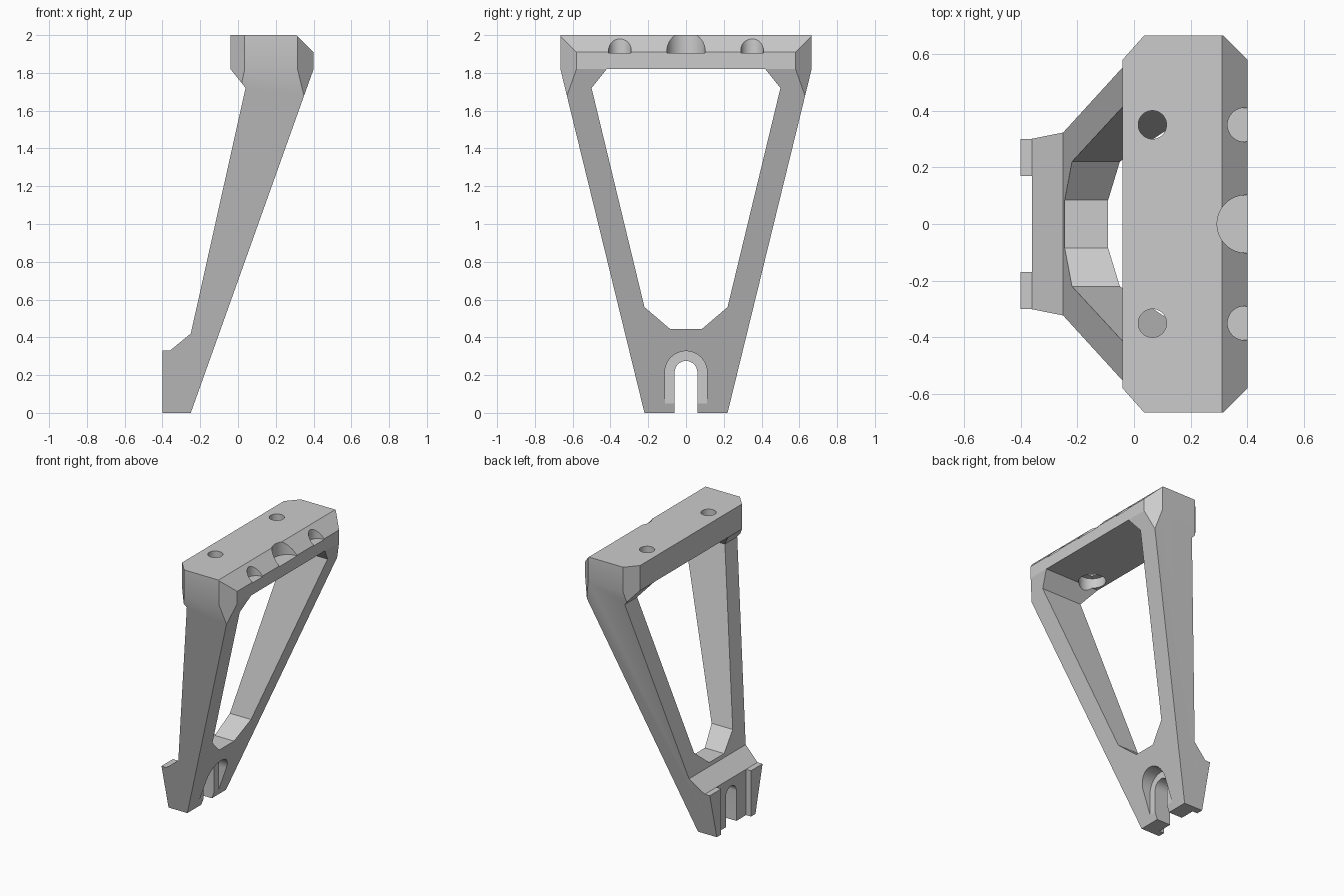
import bpy
import bmesh
import math
from mathutils import Vector

if "Cube" in bpy.data.objects:
    bpy.data.objects.remove(bpy.data.objects["Cube"], do_unlink=True)

grey = bpy.data.materials.new("plain_grey")
grey.use_nodes = True
colour = (0.6, 0.6, 0.6, 1)
grey.diffuse_color = colour
grey.node_tree.nodes["Principled BSDF"].inputs["Base Color"].default_value = colour


def prism(name, outline, axis, lo, hi):
    """Extrude a 2D outline along an axis; the outline uses the other two axes in order."""
    bm = bmesh.new()
    base = []
    for a, b in outline:
        co = [a, b]
        co.insert(axis, lo)
        base.append(bm.verts.new(co))
    face = bm.faces.new(base)
    new = bmesh.ops.extrude_face_region(bm, geom=[face])["geom"]
    shift = Vector((0, 0, 0))
    shift[axis] = hi - lo
    bmesh.ops.translate(bm, vec=shift, verts=[v for v in new if isinstance(v, bmesh.types.BMVert)])
    bmesh.ops.recalc_face_normals(bm, faces=bm.faces)
    mesh = bpy.data.meshes.new(name)
    bm.to_mesh(mesh)
    bm.free()
    mesh.materials.append(grey)
    obj = bpy.data.objects.new(name, mesh)
    bpy.context.collection.objects.link(obj)
    return obj


def mirrored(half):
    """Complete a symmetric outline from its positive half (first coordinate is mirrored)."""
    return half + [(-a, b) for a, b in reversed(half)]


def circle(cx, cy, r, n=40):
    return [(cx + r * math.cos(2 * math.pi * i / n), cy + r * math.sin(2 * math.pi * i / n))
            for i in range(n)]


def arch(r, centre, bottom, n=24):
    """Slot outline with a round top."""
    top = [(r * math.cos(math.pi * i / n), centre + r * math.sin(math.pi * i / n))
           for i in range(n + 1)]
    return [(r, bottom)] + top + [(-r, bottom)]


def combine(obj, other, operation):
    other.hide_render = True
    mod = obj.modifiers.new(operation.lower(), "BOOLEAN")
    mod.operation = operation
    mod.solver = "EXACT"
    mod.object = other
    bpy.context.view_layer.objects.active = obj
    bpy.ops.object.modifier_apply(modifier=mod.name)
    bpy.data.objects.remove(other, do_unlink=True)


# Leaning side profile, then trimmed by the tapering outline and the corner chamfers
bracket = prism("bracket", [(-0.4, 0), (-0.25, 0), (0.4, 1.82), (0.4, 1.91), (0.31, 2),
                            (-0.04, 2), (-0.04, 1.82), (0.04, 1.72), (-0.25, 0.42),
                            (-0.36, 0.33), (-0.4, 0.33)], 1, -0.8, 0.8)
taper = mirrored([(0.22, -0.1), (0.22, 0), (0.665, 1.82), (0.665, 2.1)])
combine(bracket, prism("taper", taper, 0, -0.6, 0.6), "INTERSECT")
plan = [(-0.5, 0.58), (-0.04, 0.58), (0.04, 0.67), (0.31, 0.67), (0.4, 0.58), (0.5, 0.48)]
plan += [(x, -y) for x, y in reversed(plan)]
combine(bracket, prism("corners", plan, 2, -0.1, 2.1), "INTERSECT")

# Large window between the legs
window = mirrored([(0.085, 0.445), (0.22, 0.56), (0.5, 1.72), (0.42, 1.82)])
combine(bracket, prism("window", window, 0, -0.6, 0.6), "DIFFERENCE")

# Foot: slot, its wider seat, and the recess at the rear
combine(bracket, prism("slot", arch(0.06, 0.215, -0.1), 0, -0.6, 0.6), "DIFFERENCE")
combine(bracket, prism("slot_seat", arch(0.112, 0.215, -0.1), 0, -0.232, 0.3), "DIFFERENCE")
recess = mirrored([(0.17, -0.1), (0.17, 0.4)])
combine(bracket, prism("rear_recess", recess, 0, -0.5, -0.36), "DIFFERENCE")

# Bolt holes through the top bar, wider underneath
for side in (-1, 1):
    y = 0.35 * side
    combine(bracket, prism("bolt_hole", circle(0.065, y, 0.05), 2, 1.75, 2.1), "DIFFERENCE")
    combine(bracket, prism("bolt_seat", circle(0.065, y, 0.09), 2, 1.72, 1.89), "DIFFERENCE")

# Round scallops along the chamfered edge
for x, y, r in ((0.395, 0, 0.102), (0.39, 0.35, 0.06), (0.39, -0.35, 0.06)):
    combine(bracket, prism("scallop", circle(x, y, r), 2, 1.905, 2.1), "DIFFERENCE")

# Smooth the round cuts, keep the edges crisp
bpy.ops.object.select_all(action="DESELECT")
bracket.select_set(True)
bpy.context.view_layer.objects.active = bracket
bpy.ops.object.shade_smooth_by_angle(angle=math.radians(15))
